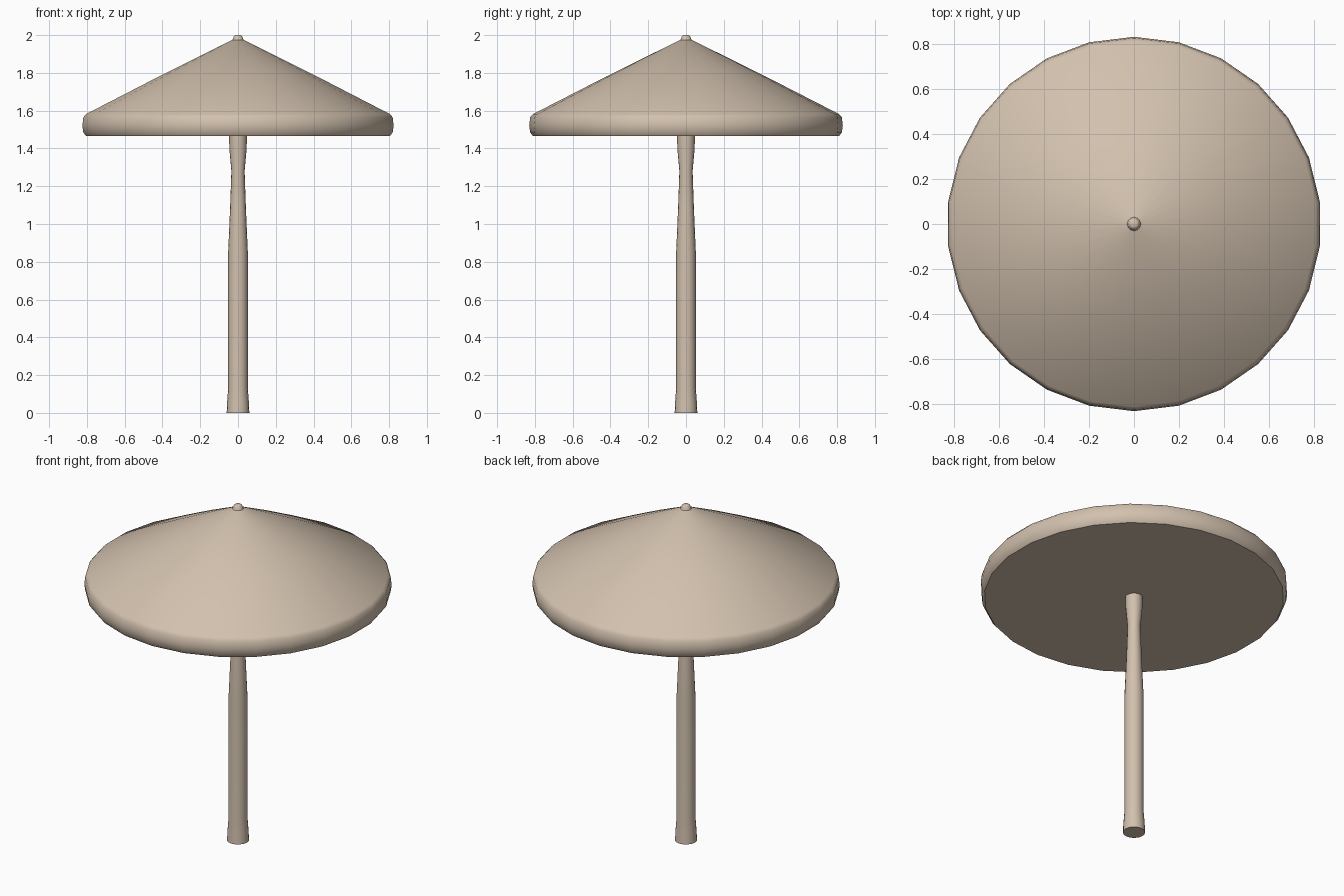
import bpy
import bmesh
import math

cube = bpy.data.objects.get("Cube")
if cube:
    bpy.data.objects.remove(cube, do_unlink=True)

# One warm beige for the whole parasol
beige = bpy.data.materials.new("warm_beige")
beige.use_nodes = True
colour = (0.64, 0.53, 0.42, 1)
beige.diffuse_color = colour
beige.node_tree.nodes["Principled BSDF"].inputs["Base Color"].default_value = colour


def lathe(name, profile, sides, edge_angle):
    """Revolve (radius, height) points about z, capping both open ends."""
    bm = bmesh.new()
    rings = []
    for radius, z in profile:
        ring = []
        for i in range(sides):
            a = 2 * math.pi * i / sides + math.pi / 2
            ring.append(bm.verts.new((radius * math.cos(a), radius * math.sin(a), z)))
        rings.append(ring)
    for low, high in zip(rings, rings[1:]):
        for i in range(sides):
            j = (i + 1) % sides
            bm.faces.new((low[i], low[j], high[j], high[i]))
    bm.faces.new(rings[0][::-1])
    bm.faces.new(rings[-1])
    mesh = bpy.data.meshes.new(name)
    bm.to_mesh(mesh)
    bm.free()
    mesh.materials.append(beige)
    obj = bpy.data.objects.new(name, mesh)
    bpy.context.collection.objects.link(obj)
    bpy.ops.object.select_all(action="DESELECT")
    obj.select_set(True)
    bpy.context.view_layer.objects.active = obj
    bpy.ops.object.shade_smooth_by_angle(angle=math.radians(edge_angle))
    return obj


# Tapered pole with a flared foot and collar
lathe("pole", [(0.06, 0), (0.058, 0.05), (0.052, 0.13), (0.052, 0.85),
               (0.042, 1.08), (0.035, 1.28), (0.046, 1.4), (0.047, 1.475)], 16, 40)

# Canopy: flat underside, upright valance and shallow cone
lathe("canopy", [(0.81, 1.465), (0.825, 1.485), (0.83, 1.52),
                 (0.825, 1.565), (0.81, 1.582), (0.42, 1.782), (0.03, 1.975)], 26, 50)

# Small finial at the peak
lathe("finial", [(0.034, 1.968), (0.026, 1.983), (0.022, 1.995), (0.014, 2.0)], 12, 60)
